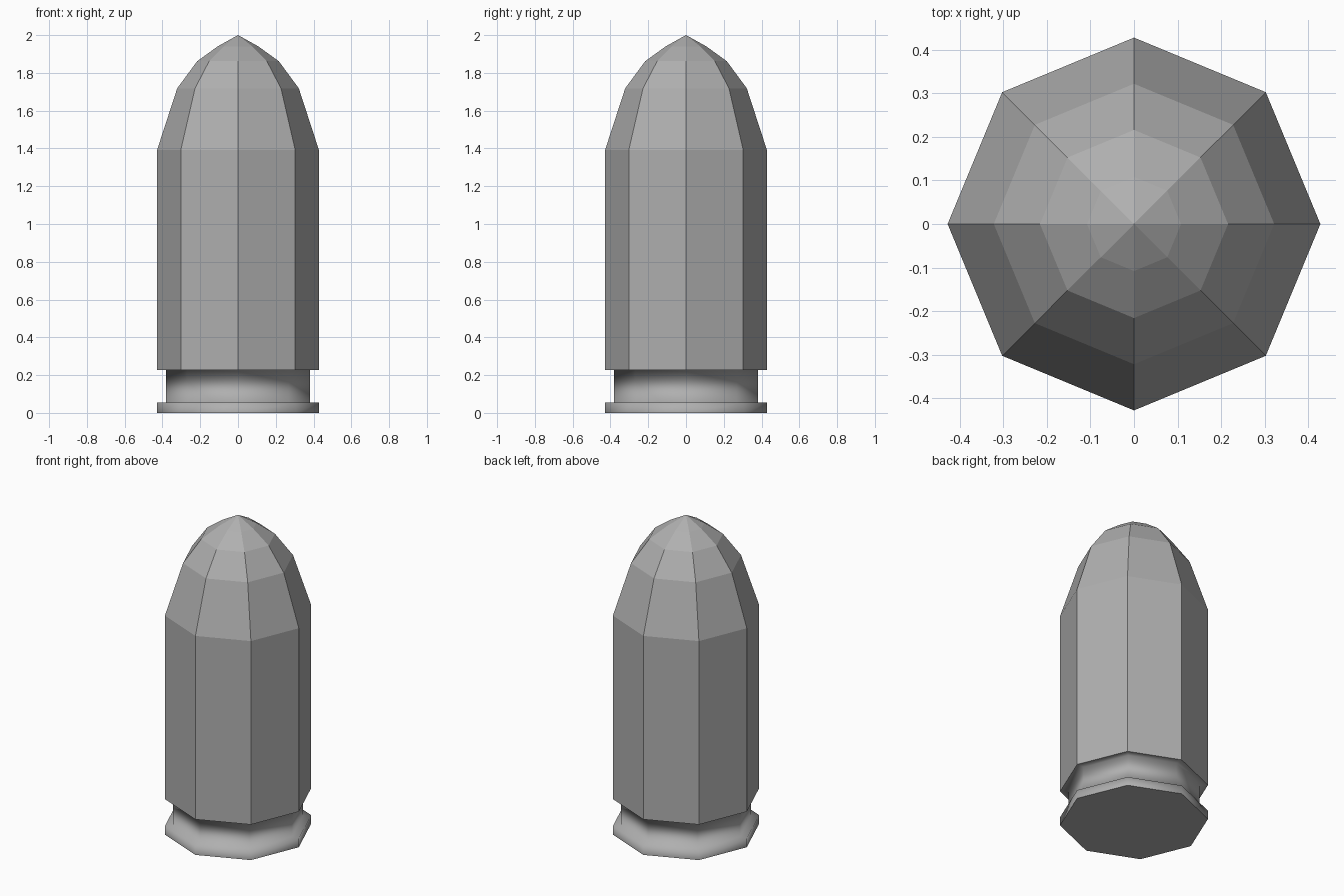
import bpy, bmesh
from math import cos, sin, tau

if "Cube" in bpy.data.objects:
    bpy.data.objects.remove(bpy.data.objects["Cube"])

SIDES = 8
R = 0.428

# Dark grey metal
metal = bpy.data.materials.new("dark_grey")
metal.diffuse_color = (0.43, 0.43, 0.43, 1)
metal.use_nodes = True
metal.node_tree.nodes["Principled BSDF"].inputs["Base Color"].default_value = metal.diffuse_color


def lathe(name, profile, smooth=False, cap_bottom=False):
    """Revolve (radius, z) points around z as an eight-sided shell."""
    bm = bmesh.new()
    rings = []
    for r, z in profile:
        if r == 0:
            rings.append([bm.verts.new((0, 0, z))] * SIDES)
        else:
            rings.append([bm.verts.new((r * cos(tau * i / SIDES), r * sin(tau * i / SIDES), z))
                          for i in range(SIDES)])
    for low, high in zip(rings, rings[1:]):
        for i in range(SIDES):
            j = (i + 1) % SIDES
            corners = list(dict.fromkeys((low[i], low[j], high[j], high[i])))
            bm.faces.new(corners).smooth = smooth
    if cap_bottom:
        cap = bm.faces.new(rings[0][::-1])
        for edge in cap.edges:
            edge.smooth = False
    mesh = bpy.data.meshes.new(name)
    bm.to_mesh(mesh)
    bm.free()
    mesh.materials.append(metal)
    obj = bpy.data.objects.new(name, mesh)
    bpy.context.collection.objects.link(obj)
    return obj


# Smooth base: rim flange, recessed groove and the ledge under the casing
lathe("rim_and_groove", [(R, 0), (R, 0.055), (0.38, 0.055), (0.38, 0.226), (R, 0.226)],
      smooth=True, cap_bottom=True)

# Straight faceted casing
lathe("casing", [(R, 0.226), (R, 1.393)])

# Faceted rounded tip
lathe("tip", [(R, 1.393), (0.322, 1.718), (0.216, 1.862), (0.108, 1.94), (0, 2.0)])
